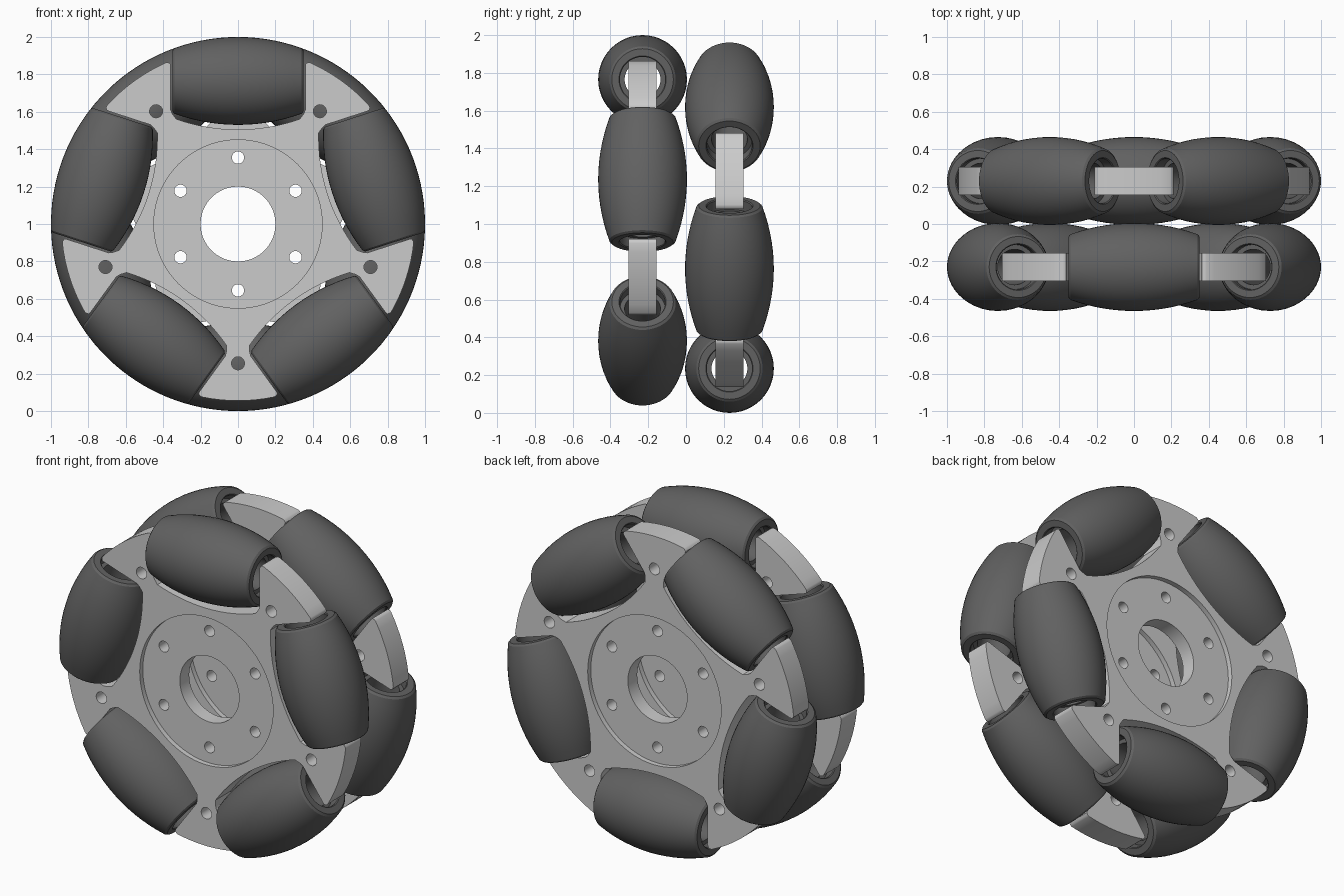
import bpy, bmesh
from math import sin, cos, pi, radians, sqrt, asin, hypot, atan2

if "Cube" in bpy.data.objects:
    bpy.data.objects.remove(bpy.data.objects["Cube"])

N = 5                 # rollers per layer
AX_R, HALF = 0.765, 0.35   # roller axis radius, roller half length
CZ, LAYER_Y, THICK = 1.0, 0.23, 0.15


def to_mesh(bm, name, angle=30):
    bmesh.ops.recalc_face_normals(bm, faces=bm.faces)
    me = bpy.data.meshes.new(name)
    for f in bm.faces:
        f.smooth = True
    bm.to_mesh(me)
    bm.free()
    me.set_sharp_from_angle(angle=radians(angle))
    return me


def add(name, me, loc=(0, 0, 0)):
    ob = bpy.data.objects.new(name, me)
    ob.location = loc
    bpy.context.collection.objects.link(ob)
    return ob


def prism(bm, pts, y0, y1):
    # closed x/z outline extruded along y
    a = [bm.verts.new((x, y0, z)) for x, z in pts]
    b = [bm.verts.new((x, y1, z)) for x, z in pts]
    bm.faces.new(a)
    bm.faces.new(b[::-1])
    for i in range(len(pts)):
        j = (i + 1) % len(pts)
        bm.faces.new((a[i], a[j], b[j], b[i]))


def circle(r, n, cx=0, cz=0):
    return [(cx + r * cos(2 * pi * i / n), cz + r * sin(2 * pi * i / n)) for i in range(n)]


# barrel roller: outer arc follows the wheel rim, ends are counterbored, tube right through
def roller_mesh(seg=48):
    arc = [-0.34 + 0.68 * i / 14 for i in range(15)]
    prof = [(t, sqrt(1 - t * t) - AX_R) for t in arc]
    end = [(HALF, 0.163), (HALF, 0.125), (HALF - 0.005, 0.12), (HALF - 0.06, 0.12), (HALF - 0.06, 0.095)]
    prof += end + [(-t, r) for t, r in reversed(end)]
    bm = bmesh.new()
    rings = [[bm.verts.new((t, r * cos(2 * pi * k / seg), r * sin(2 * pi * k / seg)))
              for k in range(seg)] for t, r in prof]
    for i, ring in enumerate(rings):
        nxt = rings[(i + 1) % len(rings)]
        for k in range(seg):
            m = (k + 1) % seg
            bm.faces.new((ring[k], ring[m], nxt[m], nxt[k]))
    return to_mesh(bm, "roller")


# star plate outline: five roller pockets and arms with rounded tips
def plate_outline():
    w, rim = 0.36, 0.945
    half = [(0.33 * i / 8, 1.025 + 0.48 - sqrt(1 - (0.33 * i / 8) ** 2) + 0.0) for i in range(1, 9)]
    pocket = half + [(0.35, 0.588), (w, 0.61), (w, 0.845), (0.363, 0.858), (0.375, 0.863)]
    pocket = [(-t, r) for t, r in reversed(pocket)] + [(0, 0.505)] + pocket
    a0 = atan2(0.375, 0.863) + 0.012
    tip = [a0 + (2 * pi / N - 2 * a0) * i / 8 for i in range(9)]
    sector = pocket + [(rim * sin(a), rim * cos(a)) for a in tip]
    out = []
    for k in range(N):
        a = 2 * pi * k / N
        out += [(t * cos(a) + r * sin(a), r * cos(a) - t * sin(a)) for t, r in sector]
    return out


def plate_mesh():
    bm = bmesh.new()
    h = THICK / 2
    prism(bm, plate_outline(), -h, h)
    plate = add("plate_blank", to_mesh(bm, "plate_blank"))
    # cutters: bore, bolt holes, arm holes, shallow hub recess on both faces
    bm = bmesh.new()
    prism(bm, circle(0.2, 64), -0.2, 0.2)
    for k in range(6):
        a = pi / 2 + k * pi / 3
        prism(bm, circle(0.033, 24, 0.355 * cos(a), 0.355 * sin(a)), -0.2, 0.2)
    for k in range(N):
        a = -pi / 2 + k * 2 * pi / N
        prism(bm, circle(0.035, 24, 0.745 * cos(a), 0.745 * sin(a)), -0.2, 0.2)
    holes = add("hole_cutter", to_mesh(bm, "hole_cutter"))
    bm = bmesh.new()
    for s in (-1, 1):
        prism(bm, circle(0.45, 80), s * (h - 0.03), s * 0.2)
    recess = add("recess_cutter", to_mesh(bm, "recess_cutter"))
    for c in (recess, holes):
        c.hide_render = True
        m = plate.modifiers.new(c.name, 'BOOLEAN')
        m.operation, m.solver, m.object = 'DIFFERENCE', 'EXACT', c
    dg = bpy.context.evaluated_depsgraph_get()
    me = bpy.data.meshes.new_from_object(plate.evaluated_get(dg))
    me.set_sharp_from_angle(angle=radians(30))
    for o in (plate, holes, recess):
        bpy.data.objects.remove(o)
    return me


roller, plate = roller_mesh(), plate_mesh()

# two layers, the back one turned half a pitch
for side, y, turn in (("front", -LAYER_Y, 0.0), ("back", LAYER_Y, pi)):
    p = add(side + "_plate", plate, (0, y, CZ))
    p.rotation_euler = (0, turn, 0)
    for k in range(N):
        a = turn + 2 * pi * k / N
        r = add(f"{side}_roller_{k + 1}", roller, (AX_R * sin(a), y, CZ + AX_R * cos(a)))
        r.rotation_euler = (0, a, 0)

# dark rubber rollers
rubber = bpy.data.materials.new("rubber")
rubber.diffuse_color = (0.12, 0.12, 0.12, 1)
rubber.use_nodes = True
rubber.node_tree.nodes["Principled BSDF"].inputs["Base Color"].default_value = rubber.diffuse_color
roller.materials.append(rubber)
